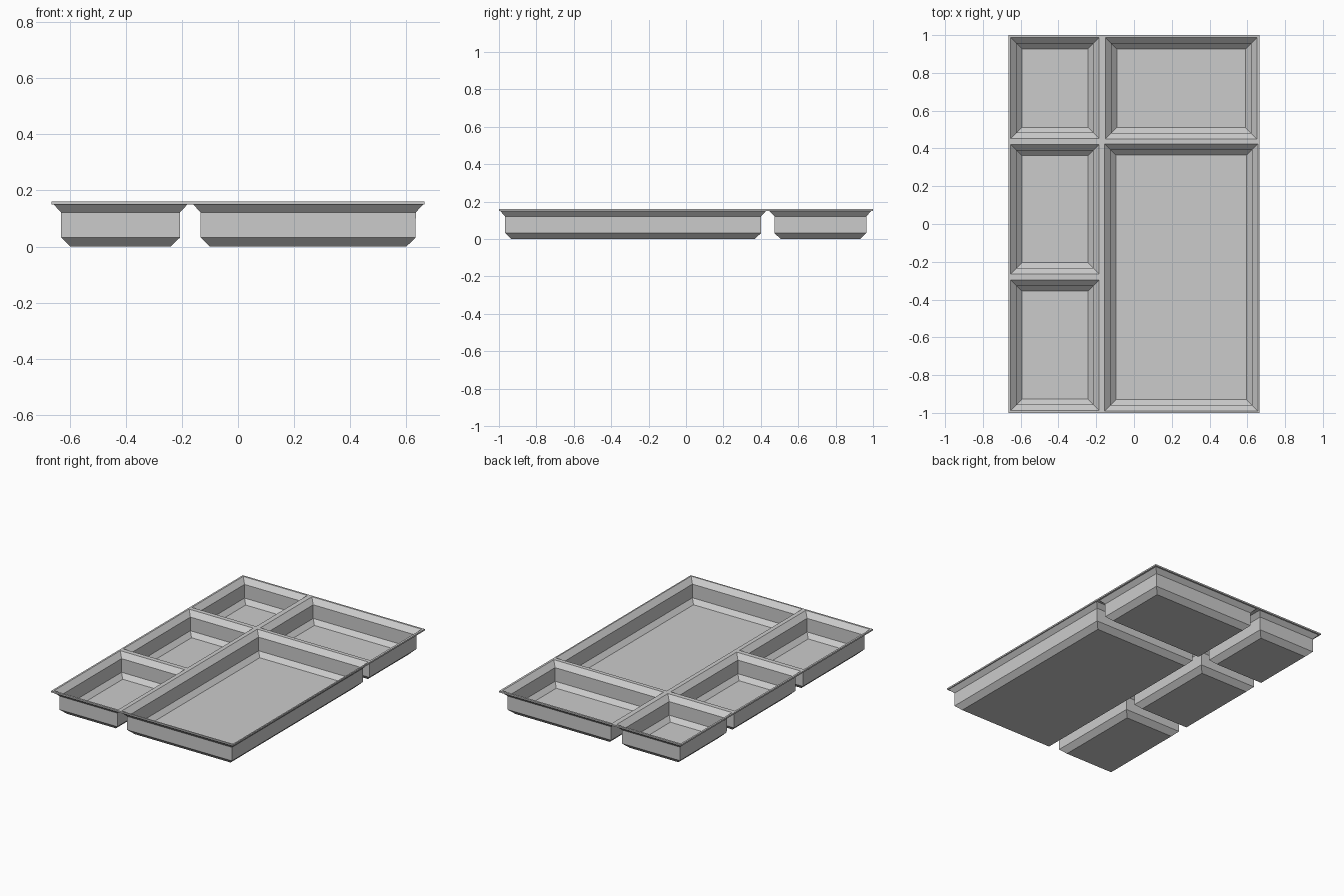
import bpy, bmesh

if "Cube" in bpy.data.objects:
    bpy.data.objects.remove(bpy.data.objects["Cube"])

# Compartment openings at the rim: x0, x1, y0, y1
OPENINGS = [
    (-0.653, -0.184, -0.987, -0.296),
    (-0.653, -0.184, -0.265, 0.422),
    (-0.653, -0.184, 0.452, 0.987),
    (-0.156, 0.656, -0.990, 0.424),
    (-0.151, 0.651, 0.450, 0.987),
]
# Inner wall profile below the rim: inset from opening, height
PROFILE = [(0.032, 0.128), (0.032, 0.038), (0.060, 0.010)]
TOP = 0.16

bm = bmesh.new()


def ring(x0, x1, y0, y1, inset, z):
    a, b, c, d = x0 + inset, x1 - inset, y0 + inset, y1 - inset
    return [bm.verts.new((x, y, z)) for x, y in ((a, c), (b, c), (b, d), (a, d))]


def edges(loop):
    return [bm.edges.new((loop[i], loop[(i + 1) % 4])) for i in range(4)]


# Flat rim with five holes
outer = ring(-0.665, 0.665, -1, 1, 0, TOP)
holes = [ring(*o, 0, TOP) for o in OPENINGS]
rim_edges = [e for loop in [outer] + holes for e in edges(loop)]
bmesh.ops.triangle_fill(bm, edges=rim_edges, use_beauty=True,
                        use_dissolve=False, normal=(0, 0, 1))

# Chamfered basins hanging from each hole
for o, top_ring in zip(OPENINGS, holes):
    prev = top_ring
    for inset, z in PROFILE:
        cur = ring(*o, inset, z)
        for i in range(4):
            j = (i + 1) % 4
            bm.faces.new((prev[j], prev[i], cur[i], cur[j]))
        prev = cur
    bm.faces.new(prev)

# Make every normal face up or inward
bmesh.ops.recalc_face_normals(bm, faces=bm.faces[:])
bm.normal_update()
floor = min(bm.faces, key=lambda f: f.calc_center_median().z)
if floor.normal.z < 0:
    bmesh.ops.reverse_faces(bm, faces=bm.faces[:])

mesh = bpy.data.meshes.new("compartment_tray")
bm.to_mesh(mesh)
bm.free()
tray = bpy.data.objects.new("compartment_tray", mesh)
bpy.context.collection.objects.link(tray)

# Sheet thickness, growing downward and outward
solid = tray.modifiers.new("thickness", 'SOLIDIFY')
solid.thickness = 0.01
solid.offset = -1
solid.use_even_offset = True
solid.use_quality_normals = True
